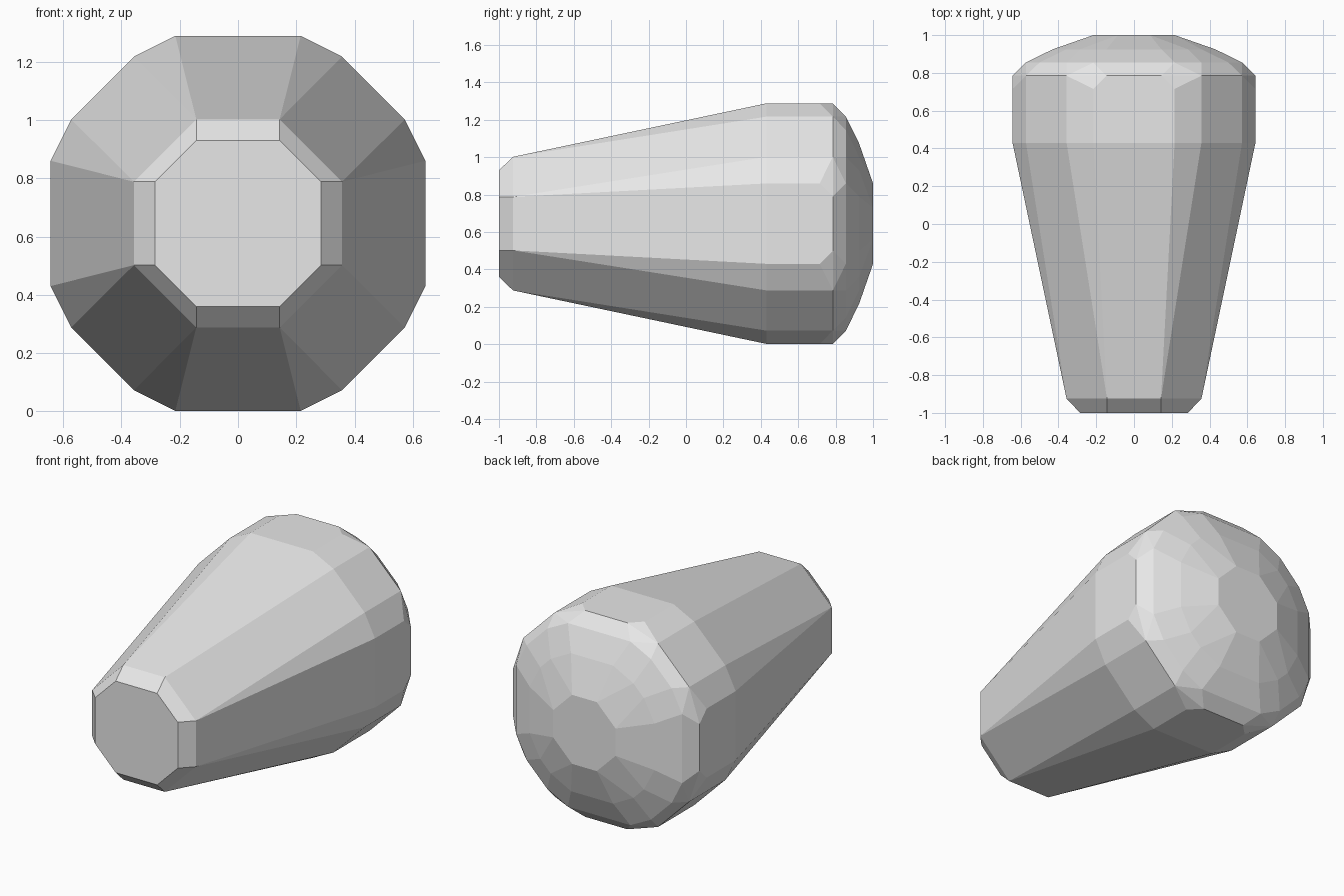
import bpy, bmesh, math

if "Cube" in bpy.data.objects:
    bpy.data.objects.remove(bpy.data.objects["Cube"])

CENTRE_Z = 0.645

# (y, [(x, z) corners of one eighth, mirrored around the axis])
rings = [
    (-1.0, [(0.143, 0.285)]),                    # blunt tip
    (-0.925, [(0.143, 0.357)]),                  # tip chamfer
    (0.43, [(0.215, 0.643), (0.357, 0.572)]),    # end of taper
    (0.715, [(0.215, 0.643)]),                   # barrel corners
    (0.785, [(0.145, 0.643), (0.357, 0.572)]),   # barrel end
    (0.855, [(0.215, 0.572), (0.357, 0.5)]),     # rim chamfer
    (0.925, [(0.145, 0.43), (0.285, 0.357)]),    # dome
    (1.0, [(0.085, 0.215)]),                     # flat end
]

# Convex tapered plug
bm = bmesh.new()
for y, corners in rings:
    for a, b in corners:
        for u, v in ((a, b), (b, a)):
            for sx in (-1, 1):
                for sz in (-1, 1):
                    bm.verts.new((sx * u, y, CENTRE_Z + sz * v))
res = bmesh.ops.convex_hull(bm, input=bm.verts)
loose = [v for v in bm.verts if not v.link_faces]
bmesh.ops.delete(bm, geom=loose, context='VERTS')
bmesh.ops.dissolve_limit(bm, angle_limit=math.radians(1),
                         verts=bm.verts, edges=bm.edges)
bmesh.ops.recalc_face_normals(bm, faces=bm.faces)

mesh = bpy.data.meshes.new("tapered_plug")
bm.to_mesh(mesh)
bm.free()
plug = bpy.data.objects.new("tapered_plug", mesh)
bpy.context.collection.objects.link(plug)

grey = bpy.data.materials.new("light_grey")
grey.diffuse_color = (0.8, 0.8, 0.8, 1)
grey.use_nodes = True
grey.node_tree.nodes["Principled BSDF"].inputs["Base Color"].default_value = grey.diffuse_color
mesh.materials.append(grey)
